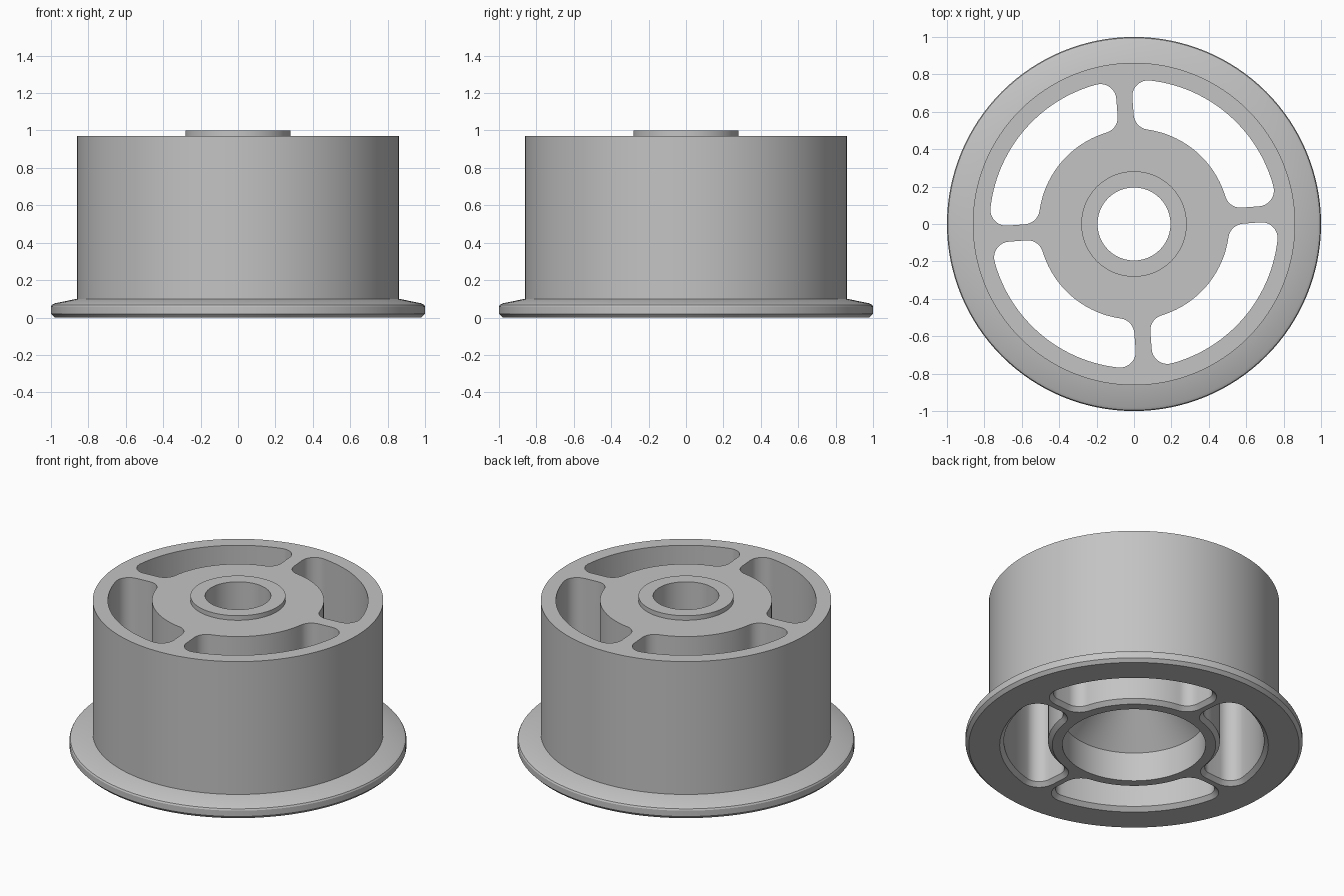
import bpy, bmesh
from math import sin, cos, pi, atan2, sqrt, radians

cube = bpy.data.objects.get("Cube")
if cube:
    bpy.data.objects.remove(cube, do_unlink=True)

GREY = (0.55, 0.55, 0.55, 1)
mat = bpy.data.materials.new("plain grey")
mat.use_nodes = True
mat.diffuse_color = GREY
mat.node_tree.nodes["Principled BSDF"].inputs["Base Color"].default_value = GREY


def make_object(name, bm):
    bmesh.ops.recalc_face_normals(bm, faces=bm.faces)
    mesh = bpy.data.meshes.new(name)
    bm.to_mesh(mesh)
    bm.free()
    mesh.materials.append(mat)
    obj = bpy.data.objects.new(name, mesh)
    bpy.context.collection.objects.link(obj)
    return obj


def bridge(bm, a, b):
    for i in range(len(a)):
        j = (i + 1) % len(a)
        bm.faces.new((a[i], a[j], b[j], b[i]))


def lathe(name, profile, steps=128):
    """Closed (radius, height) profile turned around z."""
    bm = bmesh.new()
    rings = [[bm.verts.new((r * cos(2 * pi * i / steps), r * sin(2 * pi * i / steps), z))
              for i in range(steps)] for r, z in profile]
    for k, ring in enumerate(rings):
        bridge(bm, ring, rings[(k + 1) % len(rings)])
    return make_object(name, bm)


def arc(cx, cy, r, a0, a1, n):
    return [(cx + r * cos(a0 + (a1 - a0) * i / n), cy + r * sin(a0 + (a1 - a0) * i / n))
            for i in range(n + 1)]


# Window between two spokes; a spoke lies along local +x
R_IN, R_OUT, HALF_SPOKE, FILLET = 0.51, 0.772, 0.043, 0.085


def window_outline(grow):
    v = HALF_SPOKE + FILLET
    uo = sqrt((R_OUT - FILLET) ** 2 - v * v)
    ui = sqrt((R_IN + FILLET) ** 2 - v * v)
    to, ti, f = atan2(v, uo), atan2(v, ui), FILLET + grow
    corners = arc(uo, v, f, to, -pi / 2, 10) + arc(ui, v, f, -pi / 2, ti - pi, 10)
    inner = arc(0, 0, R_IN - grow, ti, pi / 2 - ti, 28)[1:-1]
    mirrored = [(y, x) for x, y in reversed(corners)]
    outer = arc(0, 0, R_OUT + grow, pi / 2 - to, to, 28)[1:-1]
    return corners + inner + mirrored + outer


def window_cutter(angle):
    bm = bmesh.new()
    c, s = cos(angle), sin(angle)
    chamfer = 0.025
    loops = [[bm.verts.new((x * c - y * s, x * s + y * c, z)) for x, y in window_outline(g)]
             for z, g in ((-0.1, chamfer), (0, chamfer), (chamfer, 0), (1.2, 0))]
    for a, b in zip(loops, loops[1:]):
        bridge(bm, a, b)
    bm.faces.new(loops[0])
    bm.faces.new(loops[-1])
    return make_object("window_cutter", bm)


# Flanged drum with stepped boss, straight bore and tapered recess below
wheel = lathe("flanged_wheel", [
    (0.425, 0), (0.98, 0), (1.0, 0.02), (1.0, 0.058), (0.995, 0.068), (0.98, 0.076),
    (0.862, 0.1), (0.862, 0.97), (0.282, 0.97), (0.282, 1.0),
    (0.195, 1.0), (0.195, 0.42), (0.425, 0.19)])

# Cut the four windows, leaving the spokes
for k in range(4):
    cutter = window_cutter(radians(4.4) + k * pi / 2)
    cutter.hide_render = True
    mod = wheel.modifiers.new("window", 'BOOLEAN')
    mod.operation, mod.solver, mod.object = 'DIFFERENCE', 'EXACT', cutter
    bpy.ops.object.select_all(action='DESELECT')
    bpy.context.view_layer.objects.active = wheel
    wheel.select_set(True)
    bpy.ops.object.modifier_apply(modifier=mod.name)
    bpy.data.objects.remove(cutter, do_unlink=True)

bpy.ops.object.shade_smooth_by_angle(angle=radians(25))
